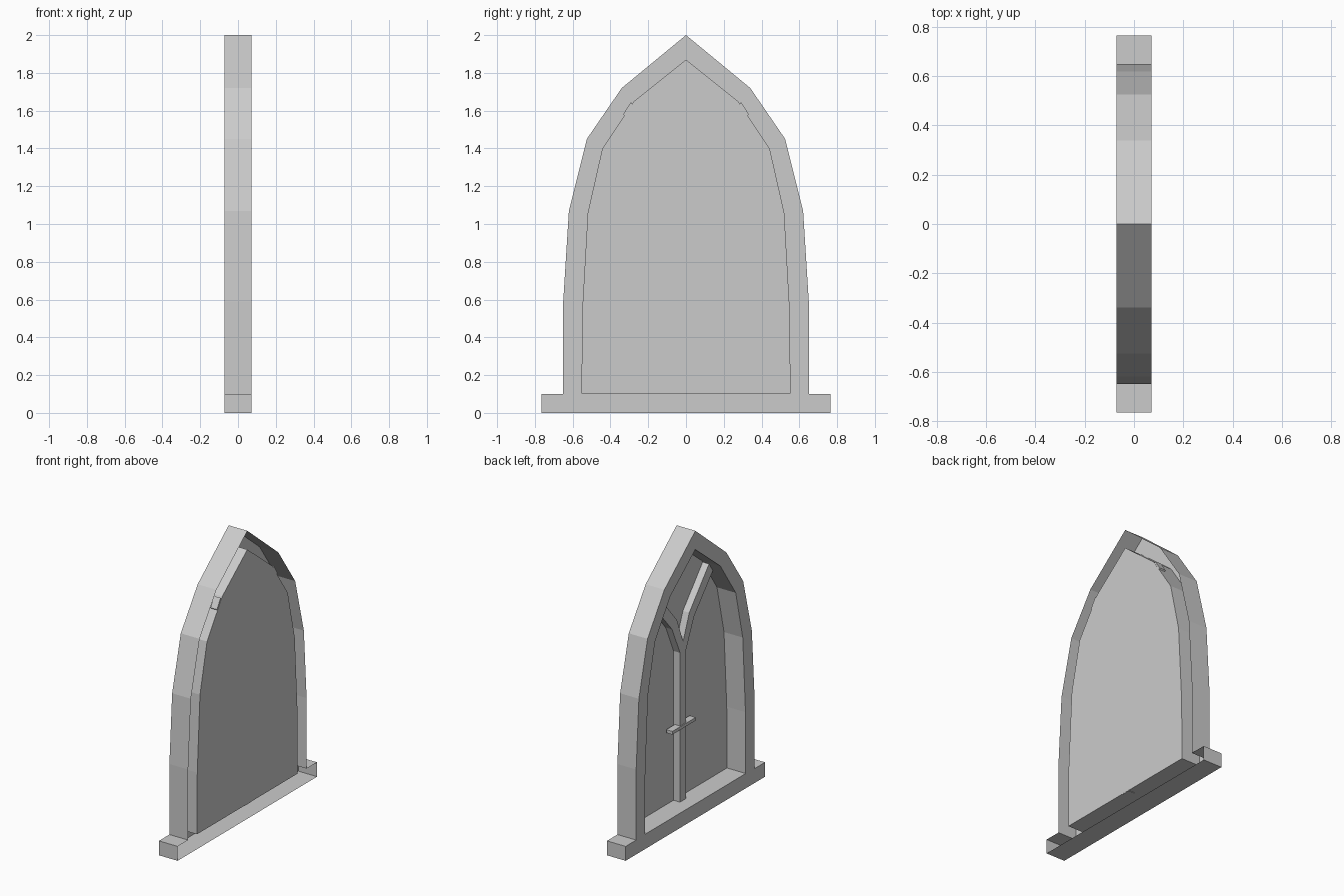
import bpy, bmesh

if "Cube" in bpy.data.objects:
    bpy.data.objects.remove(bpy.data.objects["Cube"])

D = 0.072  # half depth of the frame


def finish(bm, name):
    me = bpy.data.meshes.new(name)
    bm.to_mesh(me)
    bm.free()
    ob = bpy.data.objects.new(name, me)
    bpy.context.collection.objects.link(ob)
    return ob


def mirrored(half):
    """Closed outline from a right half listed bottom to top in (y, z)."""
    left = [(-y, z) for y, z in reversed(half) if y > 1e-6]
    return half + left


def ring(bm, pts, x):
    return [bm.verts.new((x, y, z)) for y, z in pts]


def walls(bm, a, b):
    for i in range(len(a)):
        j = (i + 1) % len(a)
        bm.faces.new((a[i], a[j], b[j], b[i]))


def prism(name, pts, x0, x1):
    bm = bmesh.new()
    a, b = ring(bm, pts, x0), ring(bm, pts, x1)
    walls(bm, a, b)
    bm.faces.new(a)
    bm.faces.new(b)
    bmesh.ops.recalc_face_normals(bm, faces=bm.faces)
    return finish(bm, name)


# Arched frame with sill: open-backed shell with a recess and flat pane
outer = mirrored([(.765, 0), (.765, .1), (.65, .1), (.65, .59), (.62, 1.07),
                  (.525, 1.45), (.34, 1.72), (0, 2)])
inner = mirrored([(.553, .103), (.55, .53), (.52, 1.06), (.443, 1.4),
                  (.275, 1.65), (0, 1.87)])
bm = bmesh.new()
of, ob_ = ring(bm, outer, -D), ring(bm, outer, D)
nf, nb = ring(bm, inner, -D), ring(bm, inner, D)
walls(bm, of, ob_)
walls(bm, nf, nb)
pane = bm.faces.new(nb)
rim = [bm.edges.get((r[i - 1], r[i])) for r in (of, nf) for i in range(len(r))]
bmesh.ops.triangle_fill(bm, edges=rim, use_beauty=True, normal=(-1, 0, 0))
bmesh.ops.recalc_face_normals(bm, faces=bm.faces)
pane.normal_update()
if pane.normal.x > 0:
    bmesh.ops.reverse_faces(bm, faces=bm.faces)
finish(bm, "window_frame")

# Y-shaped mullion: upright and two bent branches reaching the arch
mullion = mirrored([(.034, .1), (.034, 1.14), (.122, 1.337), (.333, 1.58),
                    (.292, 1.645), (.067, 1.38), (0, 1.207)])
prism("mullion", mullion, .022, D - .001)

# Short crossbar over the upright
prism("crossbar", [(-.128, .61), (.128, .61), (.128, .632), (-.128, .632)],
      .015, .062)
